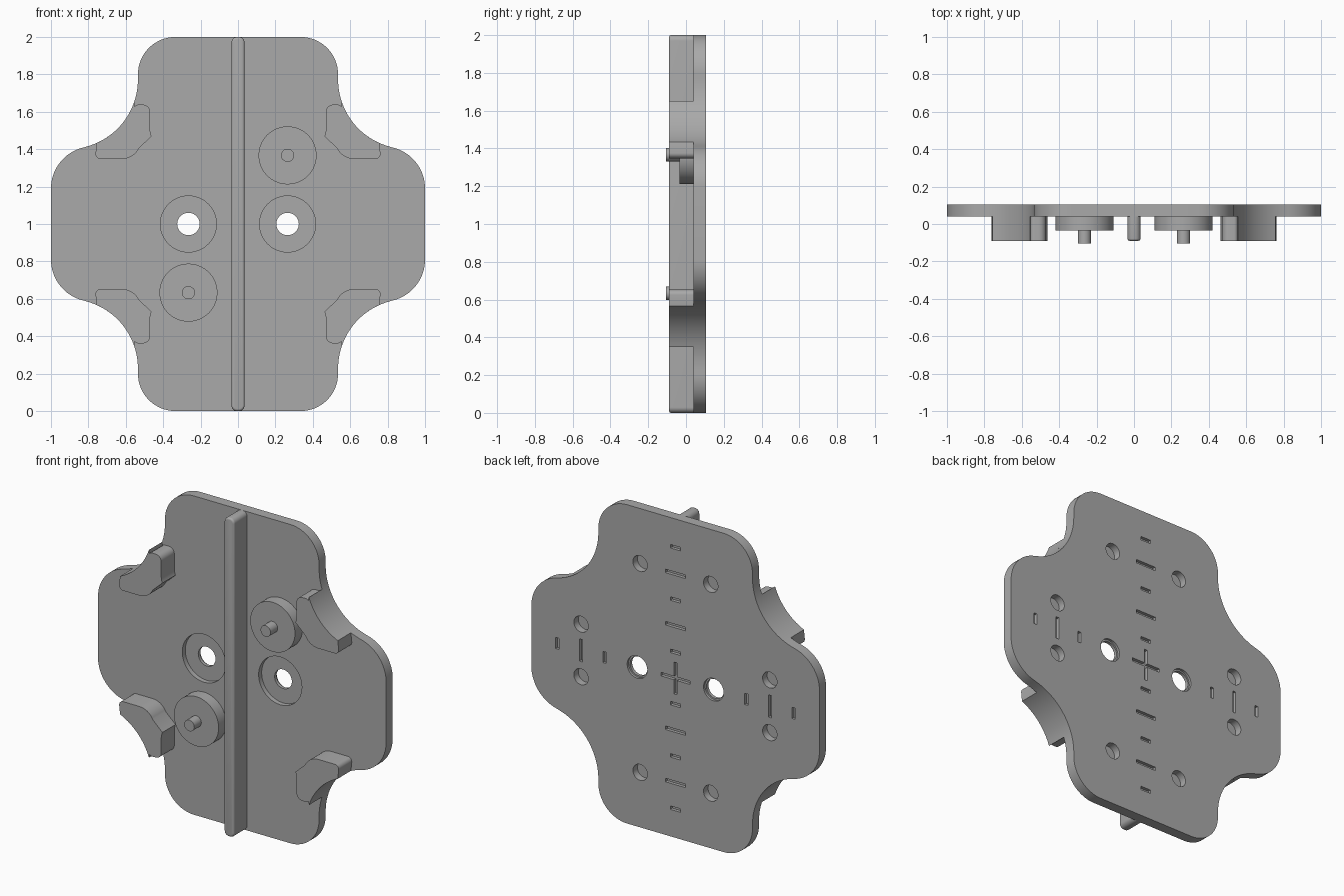
import bpy, bmesh, math
from mathutils import Vector, Matrix

if "Cube" in bpy.data.objects:
    bpy.data.objects.remove(bpy.data.objects["Cube"], do_unlink=True)

grey = bpy.data.materials.new("plain grey")
grey.use_nodes = True
grey.diffuse_color = (0.4, 0.4, 0.4, 1)
grey.node_tree.nodes["Principled BSDF"].inputs["Base Color"].default_value = (0.4, 0.4, 0.4, 1)

BACK, FACE, RAISED = 0.105, 0.04, -0.09   # depths of the plate and raised parts
MID = 1.0                                 # height of the plate centre


def arc(cx, cz, r, a0, a1, n=16):
    """Points along an arc in the x-z plane, angles in degrees."""
    angles = [math.radians(a0 + (a1 - a0) * i / n) for i in range(n + 1)]
    return [(cx + r * math.cos(a), cz + r * math.sin(a)) for a in angles]


def circle(cx, cz, r, n=48):
    return arc(cx, cz, r, 0, 360, n)[:-1]


def box(cx, cz, w, h):
    return [(cx + i * w / 2, cz + j * h / 2) for i, j in ((-1, -1), (1, -1), (1, 1), (-1, 1))]


def add_prism(bm, outline, y0, y1):
    """Extrude an outline, given relative to the plate centre, along y."""
    front = [bm.verts.new((x, y0, z + MID)) for x, z in outline]
    back = [bm.verts.new((x, y1, z + MID)) for x, z in outline]
    faces = [bm.faces.new(front), bm.faces.new(back[::-1])]
    for i in range(len(front)):
        j = (i + 1) % len(front)
        faces.append(bm.faces.new((front[j], front[i], back[i], back[j])))
    bmesh.ops.recalc_face_normals(bm, faces=faces)


def make(name, prisms):
    """Make one object from (outline, y0, y1) prisms."""
    bm = bmesh.new()
    for p in prisms:
        add_prism(bm, *p)
    mesh = bpy.data.meshes.new(name)
    bm.to_mesh(mesh)
    bm.free()
    mesh.materials.append(grey)
    ob = bpy.data.objects.new(name, mesh)
    bpy.context.collection.objects.link(ob)
    return ob


def activate(ob):
    bpy.ops.object.select_all(action="DESELECT")
    ob.select_set(True)
    bpy.context.view_layer.objects.active = ob


def smooth(ob):
    activate(ob)
    bpy.ops.object.shade_smooth_by_angle(angle=math.radians(30))


# Plate outline: one quarter, mirrored to a rounded cross
CX, CZ, R = 0.907, 0.773, 0.372           # concave notch circle
quarter = (arc(0.775, 0.19, 0.225, 0, 77) + arc(CX, CZ, R, 257, 180, 24)[1:]
           + arc(0.335, 0.8, 0.2, 0, 90))
left = quarter + [(-x, z) for x, z in reversed(quarter)]
outline = left + [(-x, -z) for x, z in left]
plate = make("plate", [(outline, FACE, BACK)])

# Cutters: front recesses, through holes, blind holes and alignment slots
cuts = []
for s in (-1, 1):
    cuts += [(circle(s * 0.265, 0, 0.15), FACE - 0.05, FACE + 0.03),
             (circle(s * 0.265, 0, 0.06), FACE - 0.02, BACK + 0.05),
             (circle(s * 0.265, 0, 0.07), BACK - 0.015, BACK + 0.04)]
    for t in (-1, 1):
        for x, z in ((0.245, 0.655), (0.655, 0.165)):
            cuts.append((circle(s * x, t * z, 0.05, 32), BACK - 0.045, BACK + 0.03))
    for i in range(1, 6):
        length = 0.07 if i % 2 else 0.14
        d = s * i * 0.164
        cuts.append((box(0, d, length, 0.022), BACK - 0.02, BACK + 0.03))
        if i > 2:
            cuts.append((box(d, 0, 0.022, length), BACK - 0.02, BACK + 0.03))
a, b = 0.1, 0.011
cross = [(a, -b), (a, b), (b, b), (b, a), (-b, a), (-b, b),
         (-a, b), (-a, -b), (-b, -b), (-b, -a), (b, -a), (b, -b)]
cuts.append((cross, BACK - 0.02, BACK + 0.03))
cutter = make("cutter", cuts)
cutter.hide_render = True
mod = plate.modifiers.new("cuts", "BOOLEAN")
mod.operation, mod.solver, mod.object = "DIFFERENCE", "EXACT", cutter
mod.use_self = True
activate(plate)
bpy.ops.object.modifier_apply(modifier="cuts")
bpy.data.objects.remove(cutter, do_unlink=True)
smooth(plate)

# Centre rib with rounded ends and softened front edges
c = arc(0.005, 0.97, 0.03, 0, 90, 8)
half = c + [(-x, z) for x, z in reversed(c)]
rib = make("centre_rib", [(half + [(-x, -z) for x, z in half], RAISED, FACE)])
bm = bmesh.new()
bm.from_mesh(rib.data)
rim = [e for e in bm.edges if all(v.co.y < RAISED + 0.001 for v in e.verts)]
bmesh.ops.bevel(bm, geom=rim, offset=0.012, segments=4, profile=0.5, affect="EDGES")
bm.to_mesh(rib.data)
bm.free()
smooth(rib)

# Round bosses, each with a pin
for s, side in ((1, "left"), (-1, "right")):
    x, z = s * 0.265, s * 0.367
    smooth(make(side + "_boss", [(circle(x, z, 0.155, 64), -0.035, FACE)]))
    smooth(make(side + "_pin", [(circle(x, z, 0.035, 32), -0.105, -0.034)]))

# Curved corner feet that follow the notches
foot = (arc(CX, CZ, R, 199, 246, 20)
        + arc(0.735, 0.375, 0.027, 0, -90, 6)
        + arc(0.62, 0.448, 0.1, 270, 205, 10)
        + arc(0.37, 0.508, 0.1, -28, 0, 6)[1:]
        + arc(0.508, 0.6, 0.038, 180, 90, 8)
        + arc(0.535, 0.618, 0.02, 90, 30, 4))
for s, side in ((1, "left"), (-1, "right")):
    for t, level in ((1, "upper"), (-1, "lower")):
        smooth(make(f"{level}_{side}_foot", [([(s * x, t * z) for x, z in foot], RAISED, FACE)]))
